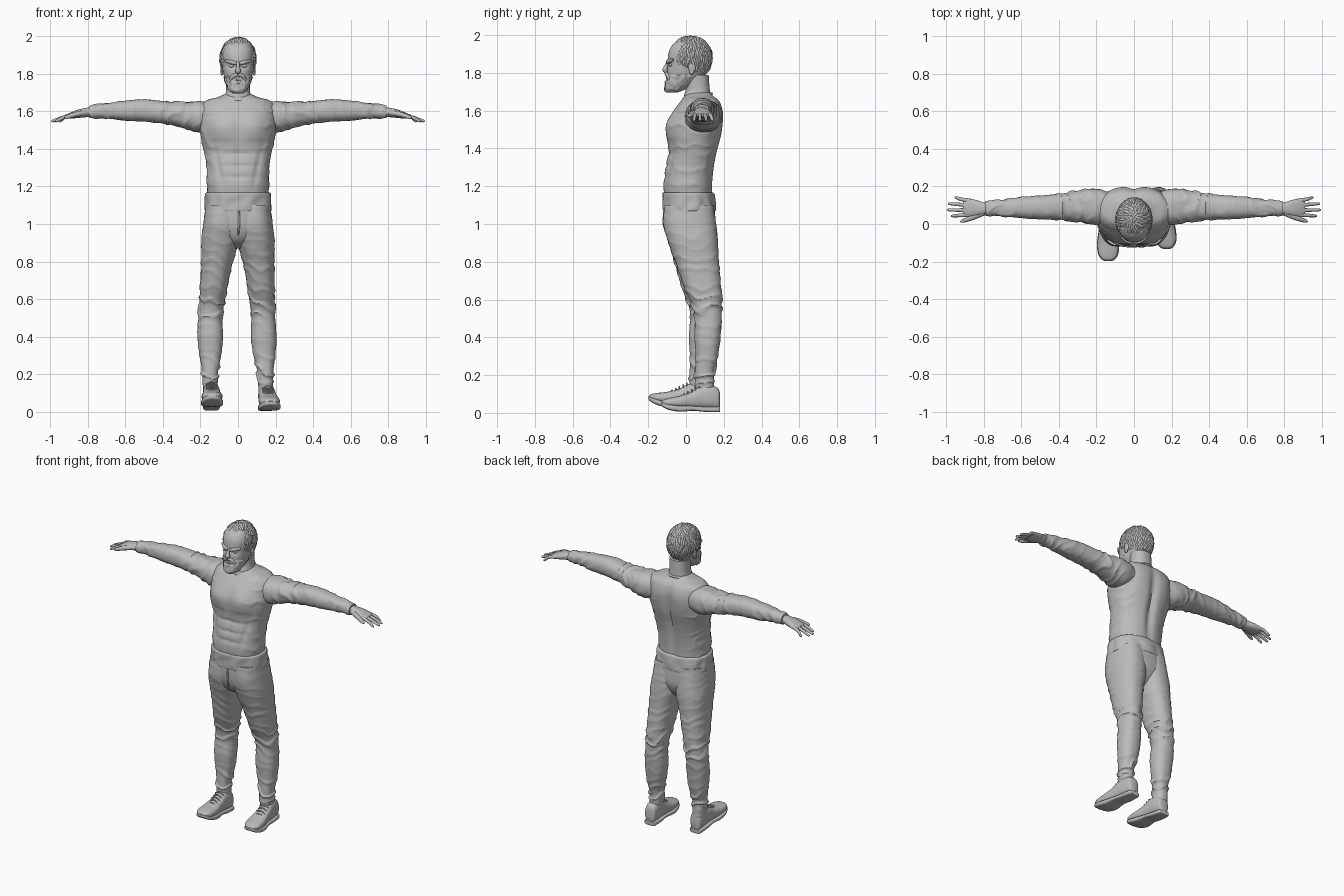
import bpy, bmesh, math
from mathutils import Vector, Matrix, noise

cube = bpy.data.objects.get("Cube")
if cube:
    bpy.data.objects.remove(cube, do_unlink=True)

grey = bpy.data.materials.new("plain grey")
grey.use_nodes = True
grey.diffuse_color = (0.5, 0.5, 0.5, 1)
grey.node_tree.nodes["Principled BSDF"].inputs["Base Color"].default_value = grey.diffuse_color

CM = 0.01  # all section tables are in hundredths of a unit


def finish(obj, mirror=False):
    bpy.ops.object.select_all(action='DESELECT')
    obj.select_set(True)
    bpy.context.view_layer.objects.active = obj
    if obj.type == 'CURVE':
        bpy.ops.object.convert(target='MESH')
        obj = bpy.context.object
    obj.data.materials.clear()
    obj.data.materials.append(grey)
    bpy.ops.object.shade_smooth_by_angle(angle=math.radians(50))
    if mirror:
        obj.modifiers.new("Mirror", 'MIRROR').use_clip = False
    return obj


def add_mesh(name, bm, mirror=False):
    bmesh.ops.recalc_face_normals(bm, faces=bm.faces)
    mesh = bpy.data.meshes.new(name)
    bm.to_mesh(mesh)
    bm.free()
    obj = bpy.data.objects.new(name, mesh)
    bpy.context.collection.objects.link(obj)
    return finish(obj, mirror)


def spline(rows, steps):
    """Catmull-Rom samples through a table of rows."""
    rows = [Vector(r) for r in rows]
    for i in range(len(rows) - 1):
        a, b, c, d = (rows[min(max(i + k, 0), len(rows) - 1)] for k in (-1, 0, 1, 2))
        for s in range(steps):
            t = s / steps
            yield b + (c - a) * t / 2 + (a - b * 2.5 + c * 2 - d / 2) * t**2 \
                + (b * 3 - a - c * 3 + d) * t**3 / 2
    yield rows[-1]


def loft(name, rows, axis='z', shape=None, power=2.3, sides=48, steps=8, mirror=False):
    """Skin superellipse sections; each row is position, then low/high of both cross axes."""
    bm = bmesh.new()
    rings = []
    for t, a0, a1, b0, b1 in spline(rows, steps):
        ring = []
        for k in range(sides):
            ang = math.tau * k / sides
            u, v = (math.copysign(abs(f)**(2 / power), f) for f in (math.cos(ang), math.sin(ang)))
            a, b = (a0 + a1) / 2 + u * (a1 - a0) / 2, (b0 + b1) / 2 + v * (b1 - b0) / 2
            order = {'z': (a, b, t), 'x': (t, a, b), 'y': (a, t, b)}[axis]
            out = {'z': (u, v, 0), 'x': (0, u, v), 'y': (u, 0, v)}[axis]
            p, out = Vector(order) * CM, Vector(out).normalized()
            ring.append(bm.verts.new(p + out * shape(p, out) if shape else p))
        rings.append(ring)
    for r, q in zip(rings, rings[1:]):
        for k in range(sides):
            n = (k + 1) % sides
            bm.faces.new((r[k], r[n], q[n], q[k]))
    bm.faces.new(rings[0])
    bm.faces.new(rings[-1])
    return add_mesh(name, bm, mirror)


def tubes(name, paths, mirror=False, cyclic=False):
    """Tapered round strands; each path point is x, y, z, radius."""
    curve = bpy.data.curves.new(name, 'CURVE')
    curve.dimensions = '3D'
    curve.bevel_depth = CM
    curve.bevel_resolution = 3
    curve.use_fill_caps = True
    for path in paths:
        pts = list(spline(path, 5))
        s = curve.splines.new('POLY')
        s.points.add(len(pts) - 1)
        s.use_cyclic_u = cyclic
        for point, (x, y, z, r) in zip(s.points, pts):
            point.co = (x * CM, y * CM, z * CM, 1)
            point.radius = r
    obj = bpy.data.objects.new(name, curve)
    bpy.context.collection.objects.link(obj)
    return finish(obj, mirror)


def blobs(name, items, mirror=False):
    """Ellipsoids joined in one mesh; each item is a placement matrix."""
    bm = bmesh.new()
    for m in items:
        bmesh.ops.create_uvsphere(bm, u_segments=10, v_segments=7, radius=1, matrix=m)
    return add_mesh(name, bm, mirror)


def place(x, y, z, sx, sy, sz):
    return Matrix.Translation(Vector((x, y, z)) * CM) @ Matrix.Diagonal((sx * CM, sy * CM, sz * CM, 1))


def sym(rows):
    return [(z, -w, w, a, b) for z, w, a, b in rows]


def bell(d, width):
    return math.exp(-(d / width)**2)


def folds(p, freq, amount):
    """Cloth creases: warped ridges."""
    wave = math.sin(p.z * freq + p.x * 30 + 5 * noise.noise(p * 12))
    return amount * (max(0, wave)**2 - 0.4)


# torso: chest, stomach muscles, spine and shoulder blades
def torso_shape(p, out):
    x, z = abs(p.x), p.z
    if out.y < 0:
        mid = bell(z - 1.38, 0.2)
        d = 0.016 * bell(x - 0.085, 0.07) * bell(z - 1.52, 0.07) * (1 if z > 1.46 else bell(z - 1.46, 0.02))
        d -= 0.009 * bell(x, 0.012) * mid
        d -= sum(0.007 * bell(z - h, 0.01) for h in (1.25, 1.31, 1.375)) * bell(x, 0.09)
        d -= 0.007 * bell(x - 0.105 - (z - 1.3) * 0.2, 0.014) * bell(z - 1.3, 0.1)
    else:
        d = -0.022 * bell(x, 0.025) * bell(z - 1.4, 0.22)
        d += 0.008 * bell(x - 0.1, 0.06) * bell(z - 1.55, 0.08)
    return d + folds(p, 60, 0.004) * bell(x - 0.17, 0.06)


loft("torso", sym([(112, 16, -11, 14), (120, 16.5, -12, 14), (130, 16.8, -11, 15), (138, 18, -9.5, 16.5),
                   (146, 19.8, -10, 18.5), (153, 20.3, -9.5, 19.3), (159, 20.3, -7, 19.5),
                   (163.5, 19.5, -4, 18.5), (166, 16.5, -2, 17), (167.5, 11, -1, 15), (169.5, 6.5, 1, 13)]),
     shape=torso_shape, sides=96, steps=10)
loft("neck", sym([(163, 8, -1, 14), (168, 7, -1, 13), (172, 6.3, 0, 12.5), (179, 6.5, 0, 12)]))
tubes("collar", [[(7.5 * math.cos(a), 6 + 7.5 * math.sin(a), 167.5 + 1.5 * math.sin(a), 0.7)
                  for a in (math.tau * k / 12 for k in range(12))]], cyclic=True)

# shirt hem and trousers
loft("shirt_hem", sym([(107, 17, -11.8, 15.2), (107.3, 17.8, -12.3, 15.6), (112, 17.6, -12.4, 15.4),
                       (116, 17.5, -12.5, 15), (116.8, 16.5, -12, 14)]), sides=96, steps=5,
     shape=lambda p, o: 0.004 * math.sin(9 * math.atan2(o.y, o.x) + 4 * noise.noise(p * 9)) * bell(p.z - 1.11, 0.04))
loft("trouser_seat", sym([(112, 17, -11.5, 14.7), (104, 17.4, -11.8, 15.5), (97, 16, -11, 15.5),
                          (91, 9, -8, 13), (87, 3, -2, 9)]))
tubes("fly", [[(0.5, -11.5, 107, 0.5), (0.5, -11.8, 100, 0.6), (0.2, -10, 94, 0.4)]])
LEG = [(110, -1, 17.3, -11.5, 14.5), (100, -1.5, 18.5, -12, 16), (92, -1, 19.5, -10, 16.8),
       (85, 1, 19.5, -7.5, 17.2), (75, 3.5, 19.5, -4, 18), (65, 5, 19.7, -0.5, 18.7), (57, 6, 19.8, 3, 19.2),
       (50, 7, 20, 4.5, 19), (40, 6.8, 20.5, 4.5, 18.3), (30, 8.2, 20, 5, 17), (22, 9.8, 19.3, 4.5, 15.3),
       (17, 10.3, 19, 4.5, 15), (11, 11, 18.5, 5, 15)]


def leg_shape(p, out):
    weight = 0.25 + bell(p.z - 0.57, 0.08) + 1.2 * bell(p.z - 0.22, 0.06) + 0.5 * bell(p.z - 0.78, 0.05)
    return folds(p, 95, 0.007) * weight


def right_row(z, x0, x1, y0, y1):
    """The right leg stands a little further out and forward."""
    step = min(max((90 - z) / 50, 0), 1)
    move = 1.3 * bell(z - 48, 22)
    return z, -x1 - move, -x0 - move, y0 - 3 * step, y1 - 3.5 * step


loft("left_trouser_leg", LEG, shape=leg_shape, sides=64, steps=10)
loft("right_trouser_leg", [right_row(*r) for r in LEG], shape=leg_shape, sides=64, steps=10)

# shoes: s runs from heel to toe, with half width, underside and top
UPPER = [(0, 2, 3, 10), (1, 3.6, 2, 13), (5, 4.3, 2, 14.5), (10, 4.5, 2, 14), (15, 4.8, 2, 11),
         (21, 5.5, 2, 8.5), (27, 5.2, 2.3, 7), (30, 3.4, 3, 6), (31, 1.5, 3.5, 5)]
SOLE = [(0, 2.5, 1.2, 3.5), (0.8, 3.9, 0.4, 3.3), (8, 4.5, 0.3, 3), (14, 4.7, 0.7, 3.2),
        (21, 5.8, 0, 3.2), (27, 5.5, 0.8, 3.8), (30.3, 3.6, 2.2, 4.6), (31.3, 1.6, 3, 4.6)]
for side, heel, hx, toe_turn, tilt in (("left", 18, 14.6, 0.09, 0.03), ("right", 11.5, -14.3, 0.02, 0.13)):
    def shoe(rows):
        return [(heel - s, hx + s * toe_turn - w, hx + s * toe_turn + w, lo + s * tilt, hi + s * tilt)
                for s, w, lo, hi in rows]
    loft(side + "_shoe", shoe(UPPER), axis='y', power=2.5, sides=32)
    loft(side + "_sole", shoe(SOLE), axis='y', power=4, sides=32)
    tubes(side + "_laces", [[(hx + s * toe_turn + x, heel - s, 14.3 - (s - 11) * 0.6 - abs(x) * 0.4 + s * tilt, 0.4)
                             for x in (-3, 0, 3)] for s in (11, 13, 15, 17, 19)])

# arms, hands and fingers
loft("arm", [(10, 2, 16, 151, 164), (20, -0.5, 18.8, 148.7, 165.5), (28, 0.8, 18.3, 150.5, 165),
             (38, 2, 16.5, 153, 165.5), (50, 2.5, 15.2, 154.5, 166.5), (60, 3, 14.5, 155, 165.8),
             (70, 4, 13, 156, 164.5), (77, 4.3, 12.6, 156.2, 163.6), (79, 4.5, 12.4, 156.4, 163.3)],
     axis='x', sides=48, steps=12, mirror=True,
     shape=lambda p, o: 0.006 * (max(0, math.sin(p.x * 75 + p.z * 40 + 6 * noise.noise(p * 11)))**2 - 0.4)
     * (0.3 + bell(p.x - 0.33, 0.09) + 0.6 * bell(p.x - 0.7, 0.1)))
loft("hand", [(75, 6, 11, 157.5, 162), (80, 5, 11.5, 157, 162), (85, 4, 13, 156.5, 161),
              (89, 3.8, 13.3, 156.2, 159.5), (91, 5, 12.5, 156.8, 158.5)], axis='x', sides=24, mirror=True)
fingers = [[(87, root, 158.3, 1.2), (92, (root + tip) / 2, 157.2, 1), (reach - 1, tip, 155, 0.75), (reach, tip, 154.6, 0.3)]
           for root, tip, reach in ((12.3, 14, 95.5), (9.8, 10.8, 99), (7.3, 7.5, 99.5), (5, 4.3, 97.5))]
fingers.append([(80, 6, 159.5, 1.5), (86, 3.5, 158.5, 1.4), (91, 1.7, 157, 1), (92.5, 1.2, 156.6, 0.4)])
tubes("fingers", fingers, mirror=True)


# head with brow sockets and rough bearded jaw
def head_shape(p, out):
    if out.y > 0.3:
        return 0
    d = -0.011 * bell(abs(p.x) - 0.035, 0.022) * bell(p.z - 1.843, 0.016)
    if p.z < 1.785:
        d += 0.004 + 0.006 * noise.noise(Vector((p.x * 90, p.y * 90, p.z * 35)))
    return d - 0.008 * bell(p.z - 1.763, 0.006) * bell(p.x, 0.03)


loft("head", sym([(169.5, 2, -9.5, -5), (171, 4.3, -11, -1), (174, 5.8, -10.8, 4), (178, 7.2, -10, 9),
                  (182, 8.2, -9.8, 12), (187, 8.6, -9.7, 12.6), (192, 8.4, -8.8, 12), (196, 6.5, -6, 9.5),
                  (198, 2.5, -1.5, 5)]), shape=head_shape, sides=80, steps=10)
tubes("nose", [[(0, -9.2, 186.5, 0.8), (0, -10.6, 183.5, 1), (0, -11, 181.6, 1.5), (0, -10, 180.5, 1)]])
tubes("brow", [[(0.8, -9.9, 185.4, 0.8), (3.5, -9.2, 186.2, 1.1), (6.8, -6.8, 187, 0.6)]], mirror=True)
tubes("moustache", [[(0, -10.5, 179.6, 0.9), (2.5, -9.8, 178.8, 1.1), (4.6, -8.2, 175.5, 0.6)]], mirror=True)
tubes("lower_lip", [[(-2, -9.8, 175.4, 0.4), (0, -10.6, 175.3, 0.8), (2, -9.8, 175.4, 0.4)]])
blobs("eye", [place(3.3, -7.9, 184.2, 1.5, 1.2, 0.9)], mirror=True)
blobs("ear", [place(8.5, 3.2, 183, 1, 2, 3.2), place(8.6, 3, 180.5, 0.8, 1.2, 1.5)], mirror=True)

# hair: overlapping locks combed down from the crown
locks = []
COUNT = 620
centre, radii = Vector((0, 0.024, 1.878)), Vector((0.09, 0.109, 0.11))
for i in range(COUNT):
    h = 1 - 2 * (i + 0.5) / COUNT
    turn = i * math.pi * (3 - math.sqrt(5))
    n = Vector((math.cos(turn) * math.sqrt(1 - h * h), math.sin(turn) * math.sqrt(1 - h * h), h))
    p = centre + n * radii
    line = 1.91 if p.y < -0.045 else 1.845 if p.y < 0.05 else 1.77
    if p.z < line:
        continue
    flow = (Vector((0.5 * noise.noise(p * 25), 0.5 * noise.noise(p * 25 + n), -1)) + n * h)
    across = n.cross(flow).normalized()
    flow = across.cross(n).normalized()
    basis = Matrix((flow, across, n)).transposed().to_4x4()
    lift = noise.noise(p * 60) * 0.005
    locks.append(Matrix.Translation(p + n * lift) @ basis @ Matrix.Diagonal((0.023, 0.009, 0.009, 1)))
blobs("hair", locks)
